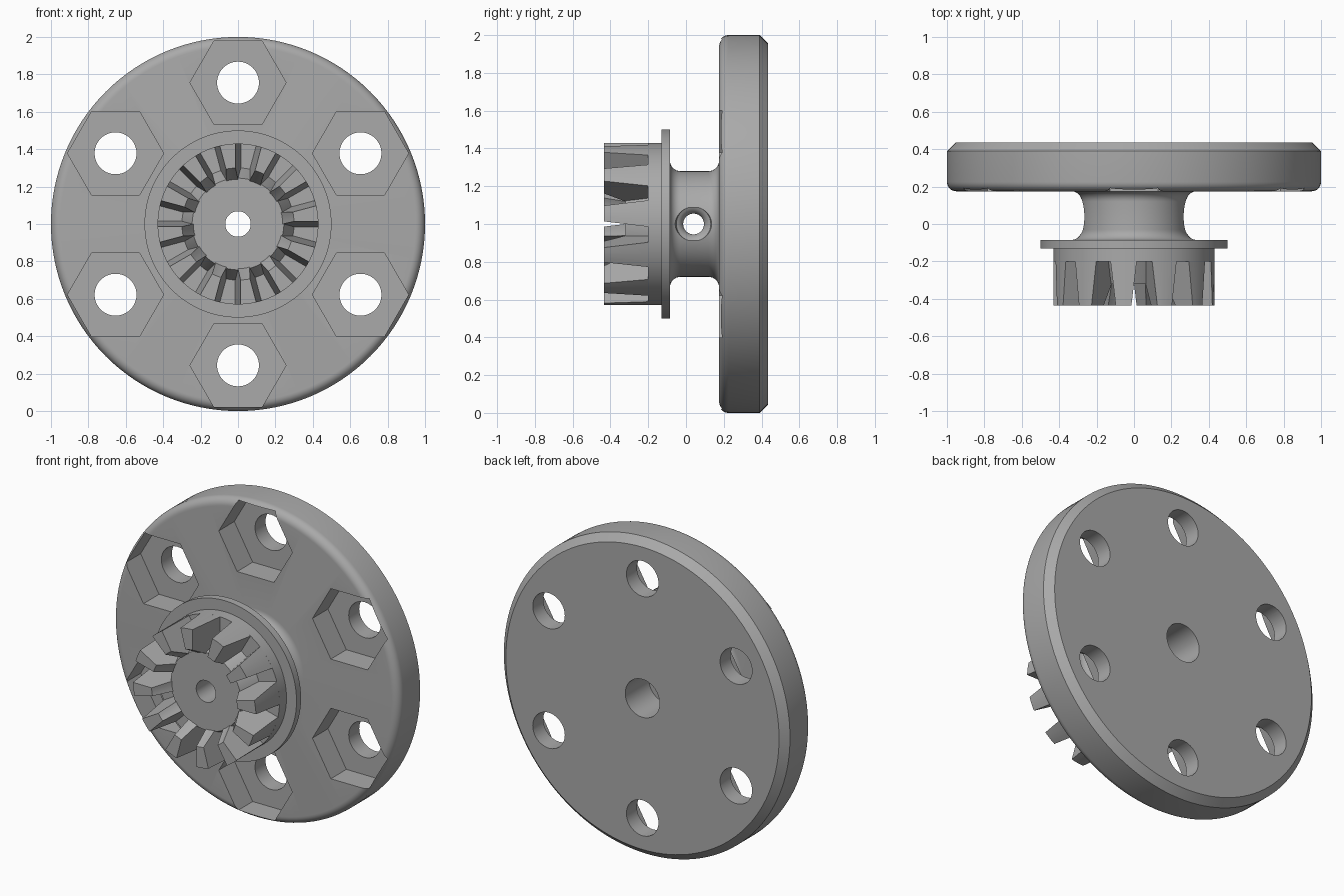
import bpy, bmesh, math
from math import sin, cos, pi, radians, asin
from mathutils import Matrix

old = bpy.data.objects.get("Cube")
if old:
    bpy.data.objects.remove(old, do_unlink=True)

GREY = (0.4, 0.4, 0.4, 1)
mat = bpy.data.materials.new("plain grey")
mat.use_nodes = True
mat.diffuse_color = GREY
mat.node_tree.nodes["Principled BSDF"].inputs["Base Color"].default_value = GREY


def make_object(name, bm):
    bmesh.ops.recalc_face_normals(bm, faces=bm.faces)
    mesh = bpy.data.meshes.new(name)
    bm.to_mesh(mesh)
    bm.free()
    mesh.materials.append(mat)
    ob = bpy.data.objects.new(name, mesh)
    bpy.context.collection.objects.link(ob)
    return ob


def activate(ob):
    bpy.ops.object.select_all(action='DESELECT')
    ob.select_set(True)
    bpy.context.view_layer.objects.active = ob


def arc(r, y, radius, start, end, steps=8):
    """Quarter-round profile points about (r, y)."""
    angles = [radians(start + (end - start) * i / steps) for i in range(steps + 1)]
    return [(r + radius * cos(a), y + radius * sin(a)) for a in angles]


def lathe(name, profile, sides, closed=True):
    """Spin (radius, y) points about the y axis at the wheel centre."""
    bm = bmesh.new()
    rings = []
    for r, y in profile:
        rings.append([bm.verts.new((r * cos(2 * pi * i / sides), y,
                                    1 + r * sin(2 * pi * i / sides)))
                      for i in range(sides)])
    pairs = list(zip(rings, rings[1:]))
    if closed:
        pairs.append((rings[-1], rings[0]))
    else:
        bm.faces.new(rings[0])
        bm.faces.new(rings[-1])
    for a, b in pairs:
        for i in range(sides):
            j = (i + 1) % sides
            bm.faces.new((a[i], a[j], b[j], b[i]))
    return make_object(name, bm)


def cut(ob, cutter):
    activate(ob)
    mod = ob.modifiers.new("cut", 'BOOLEAN')
    mod.operation, mod.solver, mod.object = 'DIFFERENCE', 'EXACT', cutter
    bpy.ops.object.modifier_apply(modifier=mod.name)
    bpy.data.objects.remove(cutter, do_unlink=True)


# Wheel disc, waist, flange and clutch core turned as one solid
BORE = 0.068
profile = [(BORE, -0.32), (0.245, -0.32), (0.30, -0.20), (0.43, -0.20),
           (0.43, -0.13), (0.5, -0.13), (0.5, -0.085)]
profile += arc(0.335, -0.03, 0.055, 270, 180)
profile += arc(0.335, 0.12, 0.055, 180, 90)
profile += arc(0.95, 0.225, 0.05, -90, 0)
profile += [(1, 0.39), (0.955, 0.435), (0.12, 0.435), (0.12, 0.20), (BORE, 0.20)]
wheel = lathe("wheel_body", profile, 128)

# Six bolt holes with hexagonal nut pockets in the front
for k in range(6):
    a = radians(30 + 60 * k)
    move = Matrix.Translation((0.756 * cos(a), 0, 0.756 * sin(a)))
    for name, r, sides, back in (("nut_pocket", 0.257, 6, 0.33),
                                 ("bolt_hole", 0.112, 48, 0.6)):
        cutter = lathe(name, [(r, 0.05), (r, back)], sides, closed=False)
        cutter.data.transform(move)
        cut(wheel, cutter)

# Cross hole through the waist with rounded mouths
half = arc(0.11, 0.215, 0.055, 180, 110, 6) + [(0.12, 0.36)]
hole_profile = [(r, -y) for r, y in reversed(half)] + half
cross = lathe("cross_hole", hole_profile, 40, closed=False)
cross.data.transform(Matrix.Translation((0, 0.04, 1))
                     @ Matrix.Rotation(-pi / 2, 4, 'Z')
                     @ Matrix.Translation((0, 0, -1)))
cut(wheel, cross)

# Twelve tapered clutch teeth around the core
STEPS = 4
bm = bmesh.new()
for k in range(12):
    mid = radians(7.5 + 30 * k)
    loops = []
    # corners: inner and outer arcs at the root, then at the tip
    for r, y, spread in ((0.17, -0.19, 0.016), (0.43, -0.19, 0.016),
                         (0.43, -0.435, -0.014), (0.30, -0.435, -0.014)):
        width = radians(7.5) + asin(spread / r)
        angles = [mid + width * (2 * i / STEPS - 1) for i in range(STEPS + 1)]
        loops.append([bm.verts.new((r * cos(a), y, 1 + r * sin(a))) for a in angles])
    for a, b in zip(loops, loops[1:] + loops[:1]):
        for i in range(STEPS):
            bm.faces.new((a[i], a[i + 1], b[i + 1], b[i]))
    bm.faces.new([l[0] for l in loops])
    bm.faces.new([l[-1] for l in loops])
teeth = make_object("clutch_teeth", bm)

for ob in (wheel, teeth):
    activate(ob)
    bpy.ops.object.shade_smooth_by_angle(angle=radians(25))
